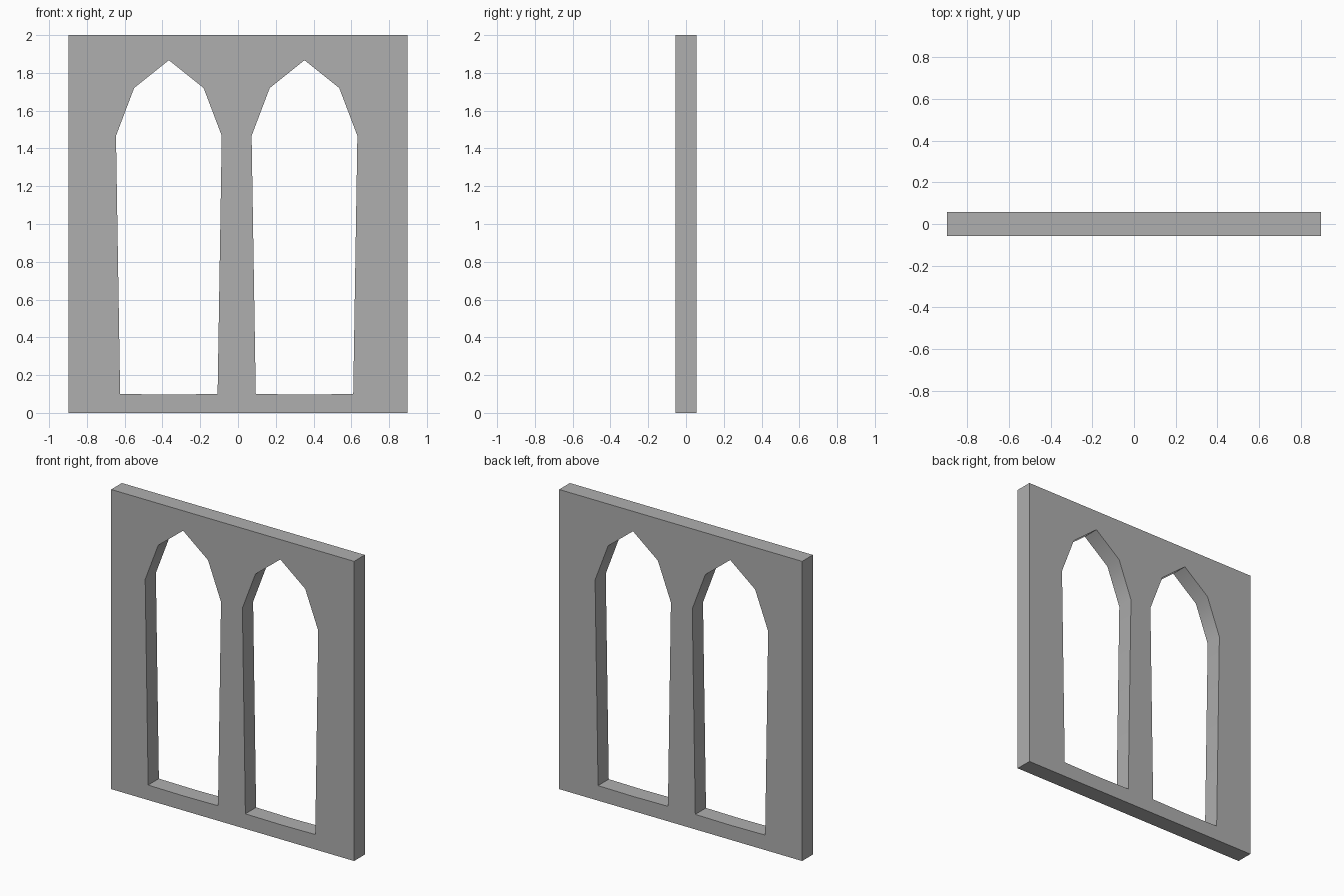
import bpy, bmesh, math

if "Cube" in bpy.data.objects:
    bpy.data.objects.remove(bpy.data.objects["Cube"])

WIDTH, HEIGHT, DEPTH = 1.794, 2.0, 0.113
CENTRES = (-0.366, 0.352)

# half profile of one pointed opening: (distance from its centre line, height)
HALF = [(0.0, 0.097), (0.258, 0.10), (0.28, 1.467), (0.184, 1.72), (0.0, 1.867)]


def add_loop(bm, points):
    verts = [bm.verts.new((x, -DEPTH / 2, z)) for x, z in points]
    return [bm.edges.new((v, verts[(i + 1) % len(verts)])) for i, v in enumerate(verts)]


bm = bmesh.new()

# outer frame outline
w = WIDTH / 2
edges = add_loop(bm, [(-w, 0), (w, 0), (w, HEIGHT), (-w, HEIGHT)])

# two mirrored-profile arch openings
arch = HALF + [(-x, z) for x, z in HALF[-2:0:-1]]
for c in CENTRES:
    edges += add_loop(bm, [(c + x, z) for x, z in arch])

# fill the face around the openings and give it thickness
bmesh.ops.triangle_fill(bm, edges=edges, use_beauty=True, normal=(0, -1, 0))
ext = bmesh.ops.extrude_face_region(bm, geom=bm.faces[:], use_keep_orig=True)
bmesh.ops.translate(bm, vec=(0, DEPTH, 0),
                    verts=[g for g in ext["geom"] if isinstance(g, bmesh.types.BMVert)])
bmesh.ops.recalc_face_normals(bm, faces=bm.faces[:])

mesh = bpy.data.meshes.new("double_arch_window_frame")
bm.to_mesh(mesh)
bm.free()
frame = bpy.data.objects.new("double_arch_window_frame", mesh)
bpy.context.collection.objects.link(frame)

# dark grey stone
stone = bpy.data.materials.new("dark_grey_stone")
stone.diffuse_color = (0.43, 0.43, 0.43, 1)
stone.use_nodes = True
stone.node_tree.nodes["Principled BSDF"].inputs["Base Color"].default_value = stone.diffuse_color
mesh.materials.append(stone)

# soft shading inside the arches, sharp corners elsewhere
bpy.context.view_layer.objects.active = frame
frame.select_set(True)
bpy.ops.object.shade_smooth_by_angle(angle=math.radians(40))
